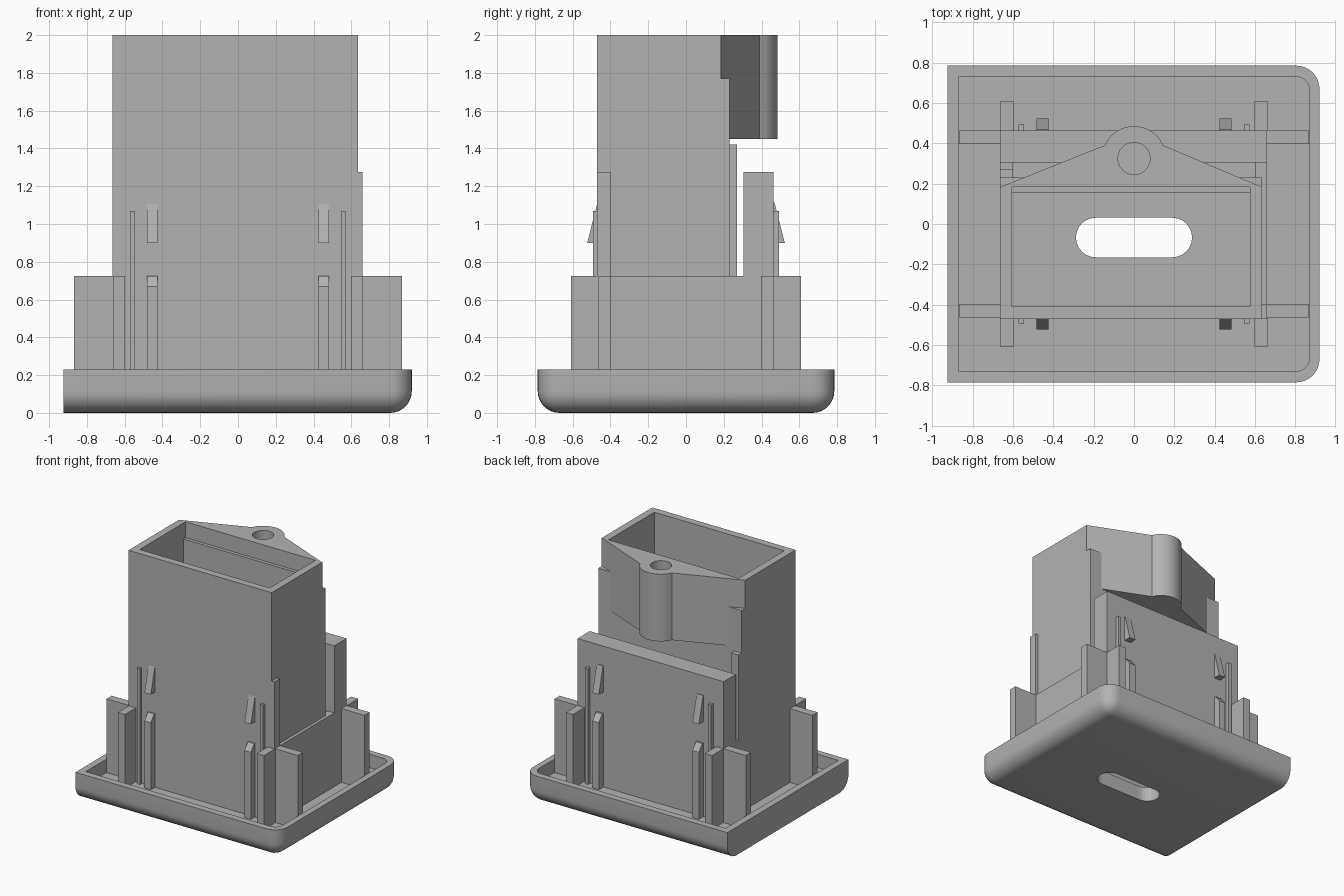
import bpy, bmesh, math
from mathutils import Vector

cube = bpy.data.objects.get("Cube")
if cube:
    bpy.data.objects.remove(cube, do_unlink=True)

GREY = (0.45, 0.45, 0.45, 1)
grey = bpy.data.materials.new("grey plastic")
grey.use_nodes = True
grey.diffuse_color = GREY
grey.node_tree.nodes["Principled BSDF"].inputs["Base Color"].default_value = GREY

FLOOR, LOW = 0.12, 0.725


def finish(name, bm):
    bmesh.ops.recalc_face_normals(bm, faces=bm.faces)
    mesh = bpy.data.meshes.new(name)
    bm.to_mesh(mesh)
    bm.free()
    mesh.materials.append(grey)
    obj = bpy.data.objects.new(name, mesh)
    bpy.context.collection.objects.link(obj)
    return obj


def prism(name, pts, a, b, axis="z"):
    """Extrude an outline: (x, y) along z, or (y, z) along x."""
    bm = bmesh.new()
    place = (lambda p: (p[0], p[1], a)) if axis == "z" else (lambda p: (a, p[0], p[1]))
    face = bm.faces.new([bm.verts.new(place(p)) for p in pts])
    grown = bmesh.ops.extrude_face_region(bm, geom=[face])["geom"]
    step = Vector((0, 0, b - a)) if axis == "z" else Vector((b - a, 0, 0))
    bmesh.ops.translate(bm, vec=step, verts=[g for g in grown if isinstance(g, bmesh.types.BMVert)])
    return finish(name, bm)


def block(name, x0, x1, y0, y1, z0, z1):
    return prism(name, [(x0, y0), (x1, y0), (x1, y1), (x0, y1)], z0, z1)


def arc(cx, cy, r, start, end, n=12):
    angles = [math.radians(start + (end - start) * i / n) for i in range(n + 1)]
    return [(cx + r * math.cos(t), cy + r * math.sin(t)) for t in angles]


def cut(obj, cutter):
    mod = obj.modifiers.new("cut", "BOOLEAN")
    mod.operation, mod.solver, mod.object = "DIFFERENCE", "EXACT", cutter
    cutter.hide_render = True
    cutter.hide_set(True)


def smooth(obj):
    bpy.ops.object.select_all(action="DESELECT")
    obj.select_set(True)
    bpy.context.view_layer.objects.active = obj
    bpy.ops.object.shade_smooth_by_angle(angle=math.radians(35))


# Tray, rounded below and at its two +x corners, flat on the -x side
tray = block("tray", -0.925, 0.92, -0.785, 0.785, 0, 0.23)
bm = bmesh.new()
bm.from_mesh(tray.data)
soft = []
for e in bm.edges:
    p, q = (v.co for v in e.verts)
    on_right = min(p.x, q.x) > 0
    on_left = max(p.x, q.x) < 0
    bottom = max(p.z, q.z) < 0.1
    upright = abs(p.z - q.z) > 0.1
    if (bottom and not on_left) or (upright and on_right):
        soft.append(e)
bmesh.ops.bevel(bm, geom=soft, offset=0.115, segments=8, profile=0.5, affect="EDGES")
bm.to_mesh(tray.data)
bm.free()
recess = prism("recess_cutter", [(-0.87, 0.73), (-0.87, -0.73)]
               + arc(0.805, -0.665, 0.065, -90, 0, 8) + arc(0.805, 0.665, 0.065, 0, 90, 8), FLOOR, 0.4)
slot = prism("slot_cutter", arc(0.19, -0.067, 0.098, -90, 90) + arc(-0.19, -0.067, 0.098, 90, 270), -0.1, 0.3)
cut(tray, recess)
cut(tray, slot)
smooth(tray)

# Tall open box
side = [(-0.47, FLOOR), (0.23, FLOOR), (0.23, 1.77), (0.185, 1.77), (0.185, 2), (-0.47, 2)]
prism("box_right_wall", side, -0.665, -0.605, "x")
prism("box_left_wall", side, 0.575, 0.635, "x")
block("box_front_wall", -0.605, 0.575, -0.47, -0.41, FLOOR, 2)
prism("box_back_wall", [(0.155, FLOOR), (0.23, FLOOR), (0.23, 1.77), (0.185, 1.77), (0.185, 1.87), (0.155, 1.87)],
      -0.605, 0.575, "x")

# Screw lug behind the box
lug = prism("screw_lug", [(-0.665, 0.183), (0.635, 0.183), (0.145, 0.39)]
            + arc(0, 0.325, 0.16, 38, 142, 16) + [(-0.145, 0.39)], 1.45, 2)
cut(lug, prism("screw_hole_cutter", arc(0, 0.325, 0.08, 0, 345, 23), 1.5, 2.1))
smooth(lug)

# Back panel, low side walls and edge strips
block("back_panel", -0.665, 0.66, 0.305, 0.463, FLOOR, 1.275)
block("front_panel_edge", 0.635, 0.66, -0.47, -0.4, FLOOR, 1.275)
block("left_low_wall", 0.635, 0.66, -0.4, 0.305, FLOOR, LOW)
block("left_pocket_wall", 0.6, 0.635, 0.23, 0.305, FLOOR, LOW)
block("right_pocket_wall", -0.665, -0.6, 0.23, 0.305, FLOOR, LOW)
block("right_back_strip", -0.665, -0.6, 0.23, 0.27, LOW, 1.42)

# Fins, posts, ribs and clips repeated at the four corners
for sx, xname in ((1, "left"), (-1, "right")):
    for sy, yname in ((-1, "front"), (1, "back")):
        tag = yname + "_" + xname

        def corner(name, x0, x1, y0, y1, z1):
            block(tag + "_" + name, sx * x0, sx * x1, sy * y0, sy * y1, FLOOR, z1)

        corner("fin", 0.66, 0.868, 0.397, 0.464, LOW)
        corner("post", 0.598, 0.663, 0.46, 0.61, LOW)
        corner("rib", 0.545, 0.572, 0.46, 0.493, 1.07)
        prism(tag + "_stub", [(sy * y, z) for y, z in
              ((0.46, FLOOR), (0.523, FLOOR), (0.523, 0.67), (0.48, LOW), (0.46, LOW))],
              sx * 0.425, sx * 0.483, "x")
        prism(tag + "_clip", [(sy * y, z) for y, z in ((0.46, 0.9), (0.523, 0.9), (0.468, 1.115), (0.46, 1.115))],
              sx * 0.425, sx * 0.483, "x")
